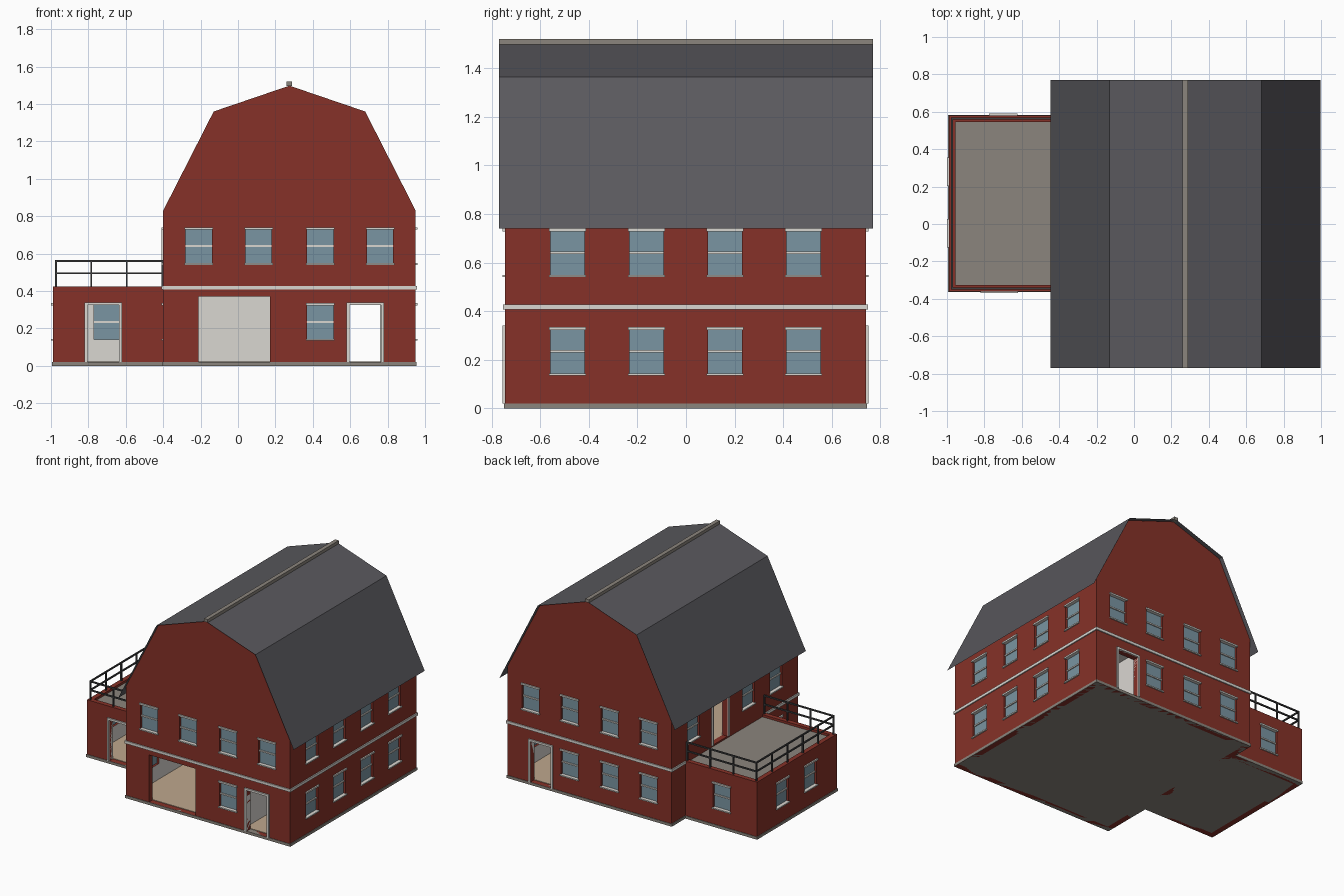
import bpy, bmesh
from math import radians
from mathutils import Matrix, Vector

if "Cube" in bpy.data.objects:
    bpy.data.objects.remove(bpy.data.objects["Cube"])


def material(name, rgb):
    m = bpy.data.materials.new(name)
    m.use_nodes = True
    m.diffuse_color = (*rgb, 1)
    bsdf = m.node_tree.nodes["Principled BSDF"]
    bsdf.inputs["Base Color"].default_value = (*rgb, 1)
    bsdf.inputs["Roughness"].default_value = 0.9
    return m


RED = material("barn red", (0.24, 0.031, 0.021))
WHITE = material("off white", (0.70, 0.68, 0.64))
GLASS = material("window blue", (0.195, 0.30, 0.36))
ROOF = material("roof slate", (0.10, 0.098, 0.11))
STONE = material("stone grey", (0.26, 0.235, 0.205))
TAN = material("floor tan", (0.52, 0.39, 0.27))
IRON = material("railing iron", (0.05, 0.05, 0.052))


def finish(name, bm, mats, M=Matrix()):
    me = bpy.data.meshes.new(name)
    bm.to_mesh(me)
    bm.free()
    for m in mats:
        me.materials.append(m)
    ob = bpy.data.objects.new(name, me)
    ob.matrix_world = M
    bpy.context.collection.objects.link(ob)
    return ob


def boxes(name, mat, spans, M=Matrix()):
    """One object from boxes given as x0, x1, y0, y1, z0, z1."""
    bm = bmesh.new()
    for s in spans:
        lo, hi = Vector(s[0::2]), Vector(s[1::2])
        bmesh.ops.create_cube(bm, size=1, matrix=Matrix.Translation((lo + hi) / 2)
                              @ Matrix.Diagonal((*(hi - lo), 1)))
    return finish(name, bm, [mat], M)


# Opening kinds: half width, bottom, top
KINDS = {"low": (0.07, 0.14, 0.33), "high": (0.07, 0.545, 0.735),
         "door": (0.085, 0.02, 0.325), "deck_door": (0.085, 0.42, 0.725),
         "big": (0.19, 0.02, 0.37)}
THICK = 0.04


def facade(name, loc, angle, half, height, openings, gable=()):
    """Wall facing local -y with cut openings, windows and door frames."""
    M = Matrix.Translation((*loc, 0)) @ Matrix.Rotation(radians(angle), 4, 'Z')
    # openings are given in world x or y; turn them into the wall's own axis
    axis = 0 if angle % 180 == 0 else 1
    sign = 1 if angle < 180 else -1
    holes = []
    for kind, at in openings:
        w, z0, z1 = KINDS[kind]
        c = sign * (at - loc[axis])
        holes.append((kind, c - w, c + w, z0, z1))
    xs = sorted({round(v, 4) for h in holes for v in h[1:3]} | {-half, half})
    zs = sorted({v for h in holes for v in h[3:5]} | {0, height})
    bm = bmesh.new()
    grid = {(x, z): bm.verts.new((x, 0, z)) for x in xs for z in zs}
    for x0, x1 in zip(xs, xs[1:]):
        for z0, z1 in zip(zs, zs[1:]):
            cx, cz = (x0 + x1) / 2, (z0 + z1) / 2
            if not any(h[1] < cx < h[2] and h[3] < cz < h[4] for h in holes):
                bm.faces.new([grid[k] for k in ((x0, z0), (x1, z0), (x1, z1), (x0, z1))])
    if gable:
        bm.faces.new([grid[x, height] for x in xs] + [bm.verts.new((x, 0, z)) for x, z in gable])
    for v in [v for v in bm.verts if not v.link_faces]:
        bm.verts.remove(v)
    wall = finish(name + "_wall", bm, [RED, WHITE], M)
    solid = wall.modifiers.new("thickness", 'SOLIDIFY')
    solid.thickness, solid.offset, solid.material_offset = THICK, -1, 1

    panes, trim, sills, frames = [], [], [], []
    for kind, a, b, z0, z1 in holes:
        if kind in ("low", "high"):
            mid = (z0 + z1) / 2
            panes.append((a, b, 0.016, 0.024, z0, z1))
            trim.append((a, b, 0.008, 0.03, mid - 0.005, mid + 0.005))
            trim.append((a - 0.006, b + 0.006, -0.01, 0.02, z1 - 0.007, z1 + 0.005))
            sills.append((a - 0.006, b + 0.006, -0.01, 0.02, z0 - 0.005, z0 + 0.004))
        elif kind != "big":
            for x in (a - 0.015, b):
                frames.append((x, x + 0.015, -0.01, THICK + 0.003, z0, z1 + 0.015))
            frames.append((a, b, -0.01, THICK + 0.003, z1, z1 + 0.015))
    for part, mat, spans in (("panes", GLASS, panes), ("window_trim", WHITE, trim),
                             ("sills", WHITE, sills), ("door_frames", WHITE, frames)):
        if spans:
            boxes(f"{name}_{part}", mat, spans, M)


# Barn and annex footprints
X0, X1, Y0, Y1 = -0.40, 0.95, -0.745, 0.74
AX, AY0, AY1, AZ = -0.99, -0.36, 0.58, 0.40
CX, CY, HALF = (X0 + X1) / 2, (Y0 + Y1) / 2, (X1 - X0) / 2
EAVE = 0.83
PROFILE = [(0.405, 1.36), (0, 1.498), (-0.405, 1.36)]
cols = [-0.21, 0.11, 0.44, 0.76]
rows = [-0.487, -0.163, 0.16, 0.484]
upper = [("high", c) for c in cols]

# Barn walls
facade("front", (CX, Y0), 0, HALF, EAVE,
       upper + [("big", -0.02), ("low", 0.44), ("door", 0.68)], PROFILE)
facade("back", (CX, Y1), 180, HALF, EAVE,
       upper + [("low", c) for c in cols[:3]] + [("door", 0.675)], PROFILE)
side = (Y1 - Y0) / 2 - THICK
facade("left_side", (X1, CY), 90, side, EAVE, [(k, r) for k in ("low", "high") for r in rows])
facade("right_side", (X0, CY), 270, side, EAVE,
       [("high", r) for r in rows if r != 0.16] + [("deck_door", 0.17), ("low", rows[0])])

# Annex walls
ac, ah = (AX + X0) / 2, (X0 - AX) / 2
facade("annex_front", (ac, AY0), 0, ah, AZ, [("door", -0.72)])
facade("annex_back", (ac, AY1), 180, ah, AZ, [("low", -0.70)])
facade("annex_side", (AX, (AY0 + AY1) / 2), 270, (AY1 - AY0) / 2 - THICK, AZ,
       [("low", 0.28), ("low", -0.05)])

# Foundations, floors, ceilings and inner walls
e = 0.004
boxes("foundation", STONE, [(X0 - e, X1 + e, Y0 - e, Y1 + e, 0, 0.02),
                            (AX - e, X0 - e, AY0 - e, AY1 + e, 0, 0.02)])
i = THICK
boxes("floors", TAN, [(X0 + i, X1 - i, Y0 + i, Y1 - i, 0.015, 0.024),
                      (AX + i, X0 - e, AY0 + i, AY1 - i, 0.015, 0.024),
                      (X0 + i, X1 - i, Y0 + i, Y1 - i, 0.405, 0.42)])
boxes("ceilings", WHITE, [(X0 + i, X1 - i, Y0 + i, Y1 - i, 0.395, 0.405),
                          (AX + i, X0 - e, AY0 + i, AY1 - i, 0.375, 0.385)])
boxes("inner_walls", WHITE, [(0.53, 0.56, Y0 + i, Y1 - i, 0.02, 0.40),
                             (X0 + i, 0.53, 0.2, 0.23, 0.02, 0.40),
                             (X0 - 0.008, X0 - 0.001, AY0 + i, AY1 - i, 0.02, 0.38)])

# Belt course around the barn
t, b0, b1 = 0.008, 0.407, 0.427
boxes("belt_course", WHITE, [(X0 - t, X1 + t, Y0 - t, Y0, b0, b1),
                             (X0 - t, X1 + t, Y1, Y1 + t, b0, b1),
                             (X1, X1 + t, Y0, Y1, b0, b1),
                             (X0 - t, X0, Y0, AY0, b0, b1),
                             (X0 - t, X0, AY1, Y1, b0, b1)])

# Gambrel roof: a thin folded sheet, with ridge cap
bm = bmesh.new()
line = [(0.722, 0.74), (0.407, 1.363), (0, 1.502), (-0.407, 1.363), (-0.722, 0.74)]
ends = [[bm.verts.new((CX + x, y, z)) for x, z in line] for y in (-0.77, 0.77)]
for k in range(len(line) - 1):
    bm.faces.new((ends[0][k], ends[1][k], ends[1][k + 1], ends[0][k + 1]))
finish("gambrel_roof", bm, [ROOF])
boxes("ridge_cap", STONE, [(CX - 0.015, CX + 0.015, -0.77, 0.77, 1.497, 1.52)])

# Roof deck and parapet
p = 0.035
boxes("roof_deck", STONE, [(AX + p, X0, AY0 + p, AY1 - p, 0.385, 0.408)])
boxes("parapet", RED, [(AX, X0, AY0, AY0 + p, AZ, 0.425),
                       (AX, X0, AY1 - p, AY1, AZ, 0.425),
                       (AX, AX + p, AY0 + p, AY1 - p, AZ, 0.425)])

# Railing on three sides
r, m = 0.005, 0.016
xa, ya, yb = AX + m, AY0 + m, AY1 - m
rails = []
for z in (0.56, 0.495):
    rails += [(xa - r, X0, y - r, y + r, z - r, z + r) for y in (ya, yb)]
    rails.append((xa - r, xa + r, ya, yb, z - r, z + r))
posts = [(xa + (X0 - r - xa) * k / 3, y) for k in range(4) for y in (ya, yb)]
posts += [(xa, ya + (yb - ya) * k / 5) for k in range(1, 5)]
rails += [(x - r, x + r, y - r, y + r, 0.42, 0.565) for x, y in posts]
boxes("deck_railing", IRON, rails)
